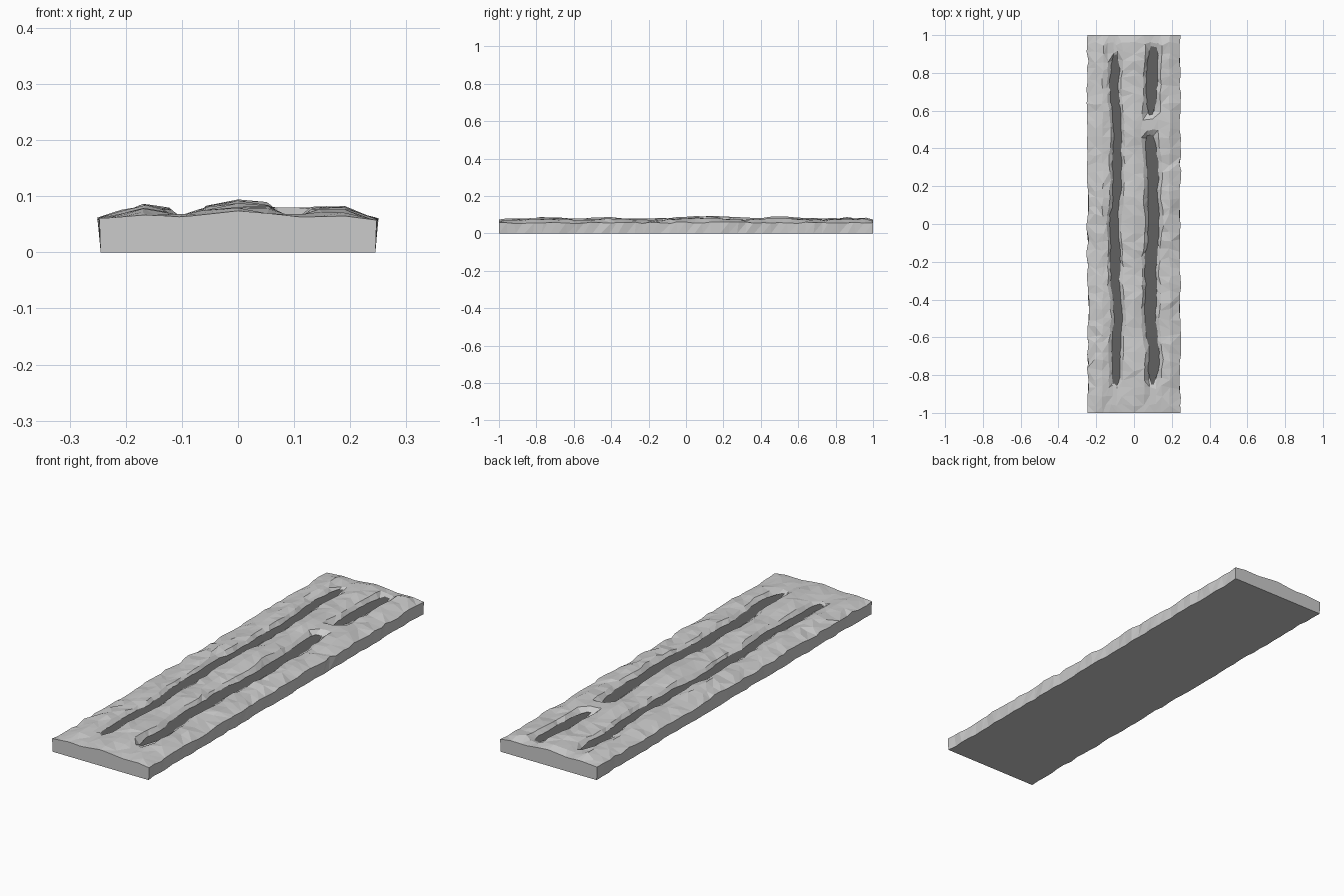
import bpy, bmesh, math, random

if "Cube" in bpy.data.objects:
    bpy.data.objects.remove(bpy.data.objects["Cube"])

random.seed(7)

ROWS = 44                                   # steps along the track


def lerp(points, t):
    """Piecewise linear lookup in (position, value) pairs."""
    for (a, va), (b, vb) in zip(points, points[1:]):
        if t <= b:
            return va + (vb - va) * max(0, (t - a) / (b - a))
    return points[-1][1]


# cross-section: (x, height, how strongly it follows the bumps)
SECTION = [(-0.247, 0.058, 0.1), (-0.205, 0.067, 0.5), (-0.165, 0.074, 0.8),
           (-0.133, 0.072, 0.5), (-0.105, 0.052, 0.0), (-0.085, 0.052, 0.0),
           (-0.057, 0.073, 0.6), (0.0, 0.079, 1.0), (0.05, 0.074, 0.8),
           (0.078, 0.052, 0.0), (0.11, 0.052, 0.0), (0.142, 0.073, 0.6),
           (0.19, 0.071, 0.7), (0.247, 0.057, 0.1)]
FLAT_END = [(-0.25, 0.060), (-0.16, 0.067), (-0.1, 0.063), (0, 0.074),
            (0.06, 0.069), (0.12, 0.062), (0.18, 0.066), (0.25, 0.057)]
BUMPS = [(-1, -0.005), (-0.75, 0.009), (-0.55, 0.002), (-0.4, 0.009), (-0.2, -0.003),
         (0.12, 0.017), (0.3, 0.003), (0.5, 0.012), (0.7, 0.001), (1, 0.008)]
# y ranges where each rut is filled with water
POOLS = {-1: [(-0.88, 0.91)], 1: [(-0.85, 0.5), (0.57, 0.97)]}
WATER = 0.0625


def in_pool(side, y):
    return any(a + 0.02 < y < b - 0.02 for a, b in POOLS[side])


def wander(side, y):
    return 0.008 * math.sin(7 * y + side) + 0.004 * math.sin(19 * y + 2 * side)


# rutted ground slab
bm = bmesh.new()
grid = []
for j in range(ROWS + 1):
    y0 = -1 + 2 * j / ROWS
    end = j in (0, ROWS)
    row = []
    for i, (x, h, k) in enumerate(SECTION):
        edge = i in (0, len(SECTION) - 1)
        side = -1 if x < 0 else 1
        y = y0 if end else y0 + random.uniform(-0.012, 0.012)
        if end:
            z = lerp(FLAT_END, x)
        else:
            z = h + k * lerp(BUMPS, y0) + random.uniform(-0.004, 0.004) * (1 if k else 0.3)
            if k == 0 and not in_pool(side, y0):
                z = 0.068 + (0.012 if side > 0 and 0 < y0 < 0.6 else 0)
            if edge:
                x += random.uniform(-0.008, 0.004) * side
            elif x:
                x += wander(side, y0) * (abs(x) < 0.15) + random.uniform(-0.005, 0.005)
        row.append(bm.verts.new((x, y, z)))
    # bottom corners of this slice
    base = [bm.verts.new((s * (0.245 - (0 if end else random.uniform(0, 0.008))), y0, 0))
            for s in (-1, 1)]
    grid.append((row, base))

for (r0, b0), (r1, b1) in zip(grid, grid[1:]):
    for i in range(len(SECTION) - 1):
        quad = (r0[i], r0[i + 1], r1[i + 1], r1[i])
        t = random.choice((0, 1))
        bm.faces.new((quad[t], quad[t + 1], quad[t + 2]))
        bm.faces.new((quad[t], quad[t + 2], quad[(t + 3) % 4]))
    for s, e in ((0, 0), (1, -1)):
        bm.faces.new((b0[s], r0[e], r1[e]))
        bm.faces.new((b0[s], r1[e], b1[s]))
    bm.faces.new((b0[0], b1[0], b1[1], b0[1]))
for row, base in (grid[0], grid[-1]):
    bm.faces.new(row + [base[1], base[0]])
bmesh.ops.recalc_face_normals(bm, faces=bm.faces)
mesh = bpy.data.meshes.new("ground_slab")
bm.to_mesh(mesh)
bm.free()
bpy.context.collection.objects.link(bpy.data.objects.new("ground_slab", mesh))

# dark puddles lying in the ruts
dark = bpy.data.materials.new("dark_water")
dark.diffuse_color = (0.12, 0.12, 0.12, 1)
dark.use_nodes = True
dark.node_tree.nodes["Principled BSDF"].inputs["Base Color"].default_value = dark.diffuse_color


def puddle(name, x, side, half, y0, y1):
    pm = bmesh.new()
    n = max(4, round((y1 - y0) / 0.1))
    left, right = [], []
    for j in range(n + 1):
        y = y0 + (y1 - y0) * j / n
        w = half * (0.2 if j in (0, n) else 1)
        cx = x + wander(side, y)
        left.append(pm.verts.new((cx - w, y, WATER)))
        right.append(pm.verts.new((cx + w, y, WATER)))
    for j in range(n):
        pm.faces.new((left[j], right[j], right[j + 1], left[j + 1]))
    me = bpy.data.meshes.new(name)
    pm.to_mesh(me)
    pm.free()
    me.materials.append(dark)
    bpy.context.collection.objects.link(bpy.data.objects.new(name, me))


for side, x, half in ((-1, -0.095, 0.028), (1, 0.094, 0.034)):
    for n, (a, b) in enumerate(POOLS[side]):
        puddle(f"{'left' if side < 0 else 'right'}_puddle_{n + 1}", x, side, half, a, b)
